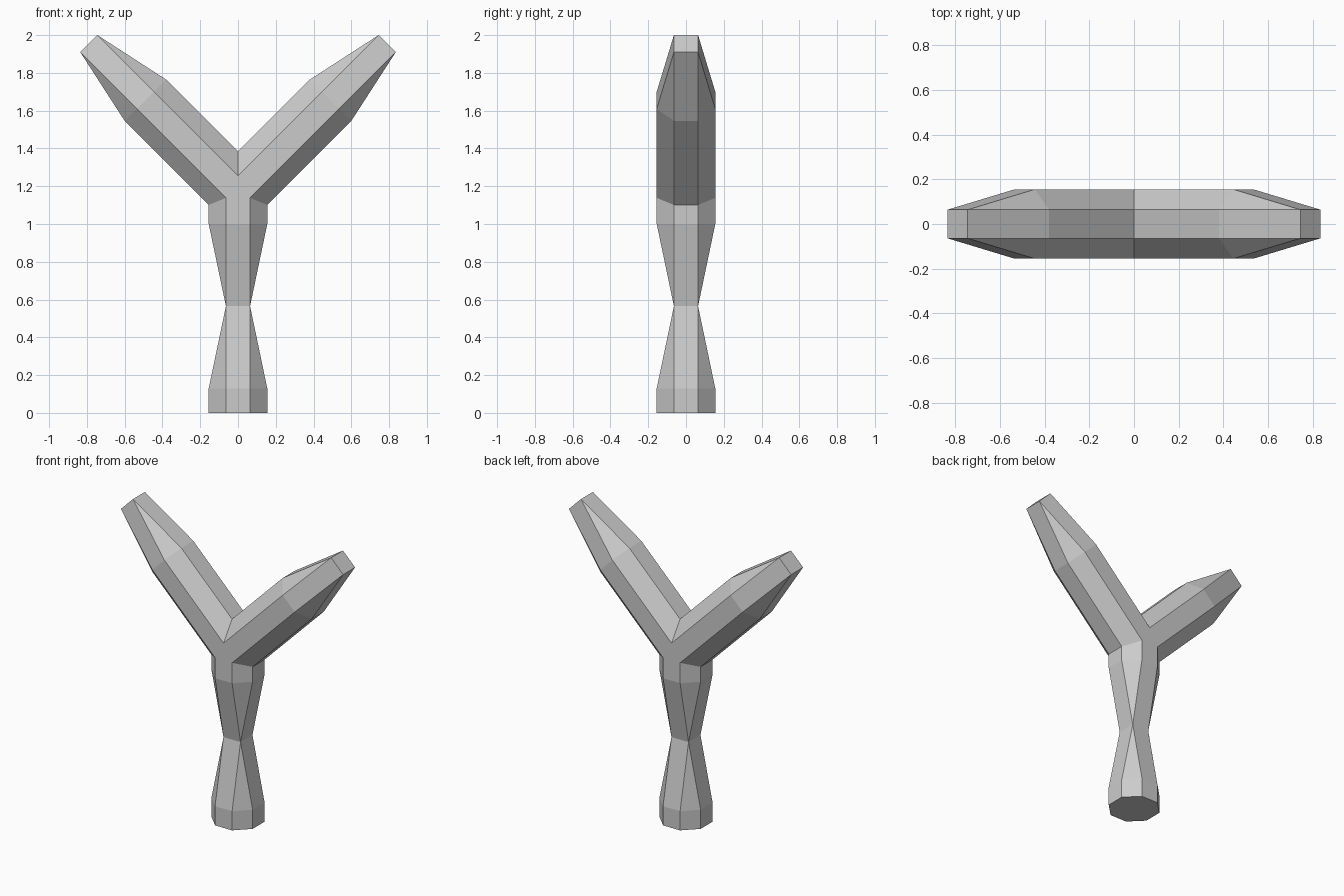
import bpy, bmesh
from math import sqrt, tan, pi

cube = bpy.data.objects.get("Cube")
if cube:
    bpy.data.objects.remove(cube)

FLAT = 0.155      # centre to flat side of the octagon
EDGE = 0.064      # half length of one octagon side
FORK = 1.165      # height where the three axes meet

grey = bpy.data.materials.new("plain_grey")
grey.use_nodes = True
colour = (0.6, 0.6, 0.6, 1)
grey.diffuse_color = colour
grey.node_tree.nodes["Principled BSDF"].inputs["Base Color"].default_value = colour


def stem_ring(z, r):
    """Right half of the stem section; r equal to EDGE makes a square."""
    return [(0, -r, z), (EDGE, -r, z), (r, -EDGE, z),
            (r, EDGE, z), (EDGE, r, z), (0, r, z)]


def arm_ring(x, r):
    """Full octagon across the slanted arm axis."""
    section = [(-EDGE, -r), (-r, -EDGE), (-r, EDGE), (-EDGE, r),
               (EDGE, r), (r, EDGE), (r, -EDGE), (EDGE, -r)]
    return [(x - u / sqrt(2), y, FORK + x + u / sqrt(2)) for u, y in section]


def loft(bm, rings, closed):
    rows = [[bm.verts.new(p) for p in ring] for ring in rings]
    for low, high in zip(rows, rows[1:]):
        n = len(low)
        for i in range(n if closed else n - 1):
            j = (i + 1) % n
            bm.faces.new((low[i], low[j], high[j], high[i]))
    return rows


# Mitred joint between stem and arm, and between the two arms
side = [(x, y, FORK - x * tan(pi / 8)) for x, y, z in stem_ring(0, FLAT)[1:5]]
crotch = [(0, y, FORK + u * sqrt(2)) for u, y in
          ((EDGE, FLAT), (FLAT, EDGE), (FLAT, -EDGE), (EDGE, -FLAT))]

bm = bmesh.new()

# Waisted handle
stem = loft(bm, [stem_ring(0, FLAT), stem_ring(0.13, FLAT), stem_ring(0.565, EDGE),
                 stem_ring(1.0, FLAT), [crotch[3]] + side + [crotch[0]]], False)
bm.faces.new(stem[0][::-1])

# Fork arm tapering to a square tip
arm = loft(bm, [side + crotch, arm_ring(0.49, FLAT), arm_ring(0.79, EDGE)], True)
bm.faces.new(arm[-1])

bmesh.ops.remove_doubles(bm, verts=bm.verts, dist=0.0005)
bmesh.ops.recalc_face_normals(bm, faces=bm.faces)
mesh = bpy.data.meshes.new("forked_handle")
bm.to_mesh(mesh)
bm.free()
mesh.materials.append(grey)

fork = bpy.data.objects.new("forked_handle", mesh)
bpy.context.collection.objects.link(fork)

# Other half
mirror = fork.modifiers.new("Mirror", 'MIRROR')
mirror.use_axis[0] = True
mirror.use_clip = True
mirror.merge_threshold = 0.0005
